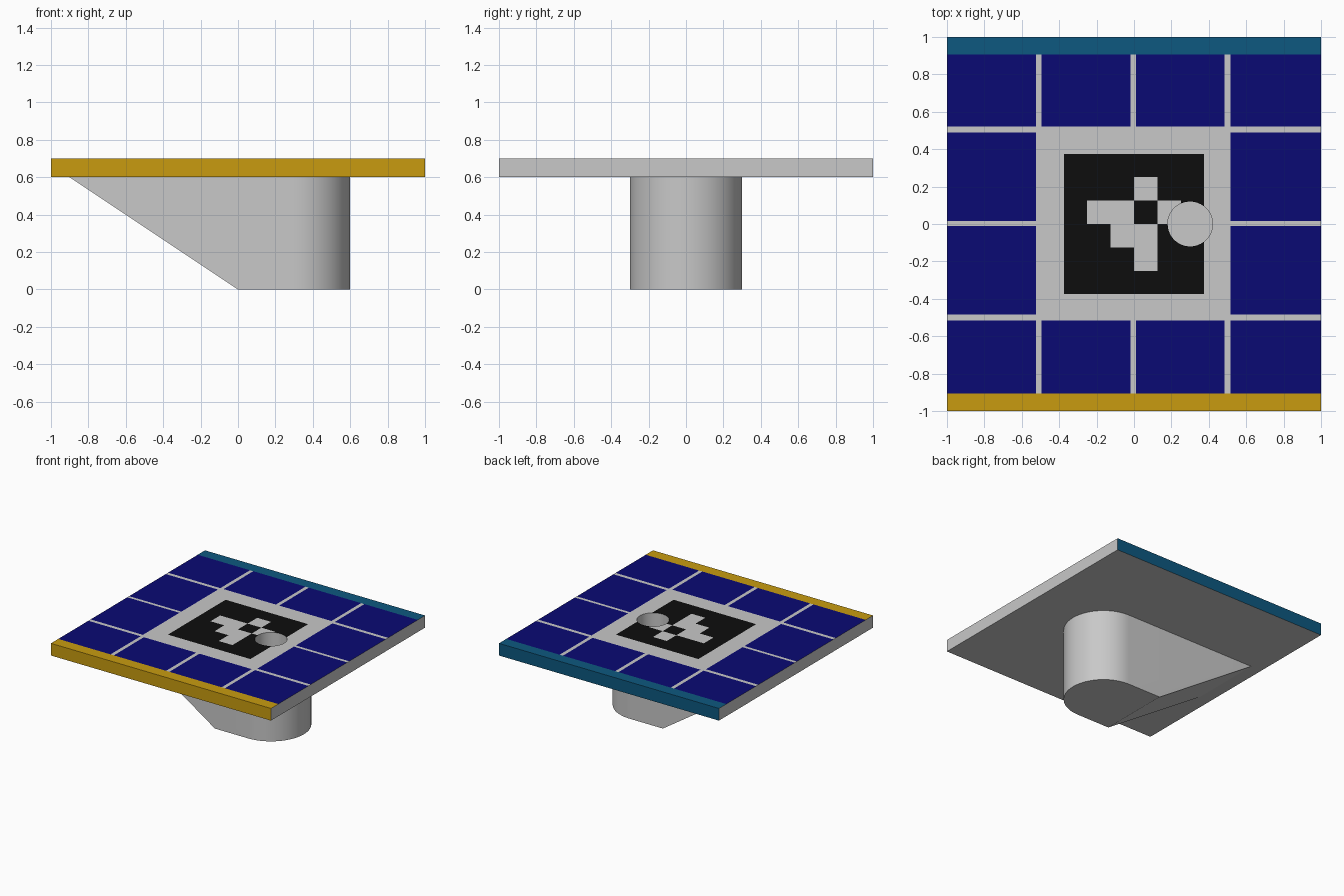
import bpy, bmesh, math

if "Cube" in bpy.data.objects:
    bpy.data.objects.remove(bpy.data.objects["Cube"])

def material(name, rgb):
    m = bpy.data.materials.new(name)
    m.diffuse_color = (*rgb, 1)
    m.use_nodes = True
    m.node_tree.nodes["Principled BSDF"].inputs["Base Color"].default_value = m.diffuse_color
    return m

GREY, BLUE, BLACK, GOLD, TEAL = range(5)
MATS = [material("light grey", (0.58, 0.58, 0.58)),
        material("navy blue", (0.003, 0.003, 0.175)),
        material("black", (0.004, 0.004, 0.004)),
        material("gold", (0.58, 0.33, 0.005)),
        material("teal blue", (0.004, 0.098, 0.215))]

def make_object(name, bm):
    bmesh.ops.recalc_face_normals(bm, faces=bm.faces)
    me = bpy.data.meshes.new(name)
    bm.to_mesh(me)
    bm.free()
    ob = bpy.data.objects.new(name, me)
    bpy.context.collection.objects.link(ob)
    for m in MATS:
        me.materials.append(m)
    return ob

def loft(bm, loops):
    """Closed solid through matching outlines."""
    rings = [[bm.verts.new(p) for p in loop] for loop in loops]
    n = len(rings[0])
    for a, b in zip(rings, rings[1:]):
        for i in range(n):
            j = (i + 1) % n
            bm.faces.new((a[i], a[j], b[j], b[i]))
    bm.faces.new(rings[0])
    bm.faces.new(rings[-1])

# Colour layout of the top: tile border, grey frame, square cell marker
TILES_X = [(-1, -0.525), (-0.495, -0.02), (0.01, 0.485), (0.515, 1)]
TILES_Y = [(-0.905, -0.515), (-0.485, -0.01), (0.015, 0.49), (0.52, 0.905)]
CELL = 0.125
LIGHT_CELLS = {(0, 1), (-2, 0), (-1, 0), (1, 0), (-1, -1), (0, -1), (0, -2)}

def top_colour(x, y):
    if abs(y) > 0.905:
        return GOLD if y < 0 else TEAL
    if max(abs(x), abs(y)) < 0.375:
        cell = (math.floor(x / CELL), math.floor(y / CELL))
        return GREY if cell in LIGHT_CELLS else BLACK
    col = [i for i, (a, b) in enumerate(TILES_X) if a < x < b]
    row = [i for i, (a, b) in enumerate(TILES_Y) if a < y < b]
    if col and row and (col[0] in (0, 3) or row[0] in (0, 3)):
        return BLUE
    return GREY

# Square plate, cut along the pattern lines
bm = bmesh.new()
loft(bm, [[(-1, -1, z), (1, -1, z), (1, 1, z), (-1, 1, z)] for z in (0.6, 0.7)])
bmesh.ops.recalc_face_normals(bm, faces=bm.faces)
marks = [k * CELL for k in range(-3, 4)]
for axis, spans in ((0, TILES_X), (1, TILES_Y)):
    for c in sorted({v for s in spans for v in s if abs(v) < 1} | set(marks)):
        top = [f for f in bm.faces if f.normal.z > 0.5]
        geom = top + list({e for f in top for e in f.edges}) + list({v for f in top for v in f.verts})
        co, no = [0, 0, 0], [0, 0, 0]
        co[axis], no[axis] = c, 1
        bmesh.ops.bisect_plane(bm, geom=geom, dist=1e-5, plane_co=co, plane_no=no)
bm.normal_update()
for f in bm.faces:
    c = f.calc_center_median()
    if f.normal.z > 0.5:
        f.material_index = top_colour(c.x, c.y)
    elif abs(f.normal.y) > 0.5:
        f.material_index = GOLD if f.normal.y < 0 else TEAL
plate = make_object("plate_with_support", bm)

# Support below: round front, sloped tail
def outline(tail, z, steps=48):
    arc = [(-math.pi / 2 + math.pi * i / steps) for i in range(steps + 1)]
    return ([(tail, -0.3, z)] + [(0.3 + 0.3 * math.cos(a), 0.3 * math.sin(a), z) for a in arc]
            + [(tail, 0.3, z)])

bm = bmesh.new()
loft(bm, [outline(0, 0), outline(-0.9, 0.6), outline(-0.9, 0.65)])
support = make_object("support_helper", bm)

# Blind round socket
bm = bmesh.new()
angles = [2 * math.pi * i / 64 for i in range(64)]
loft(bm, [[(0.3 + 0.12 * math.cos(a), 0.12 * math.sin(a), z) for a in angles] for z in (0.1, 0.9)])
socket = make_object("socket_cutter", bm)

bpy.context.view_layer.objects.active = plate
for helper, op in ((support, 'UNION'), (socket, 'DIFFERENCE')):
    mod = plate.modifiers.new(helper.name, 'BOOLEAN')
    mod.operation, mod.solver, mod.object = op, 'EXACT', helper
    bpy.ops.object.modifier_apply(modifier=mod.name)
for helper in (support, socket):
    bpy.data.objects.remove(helper)

bpy.ops.object.select_all(action='DESELECT')
plate.select_set(True)
bpy.ops.object.shade_smooth_by_angle(angle=math.radians(30))
